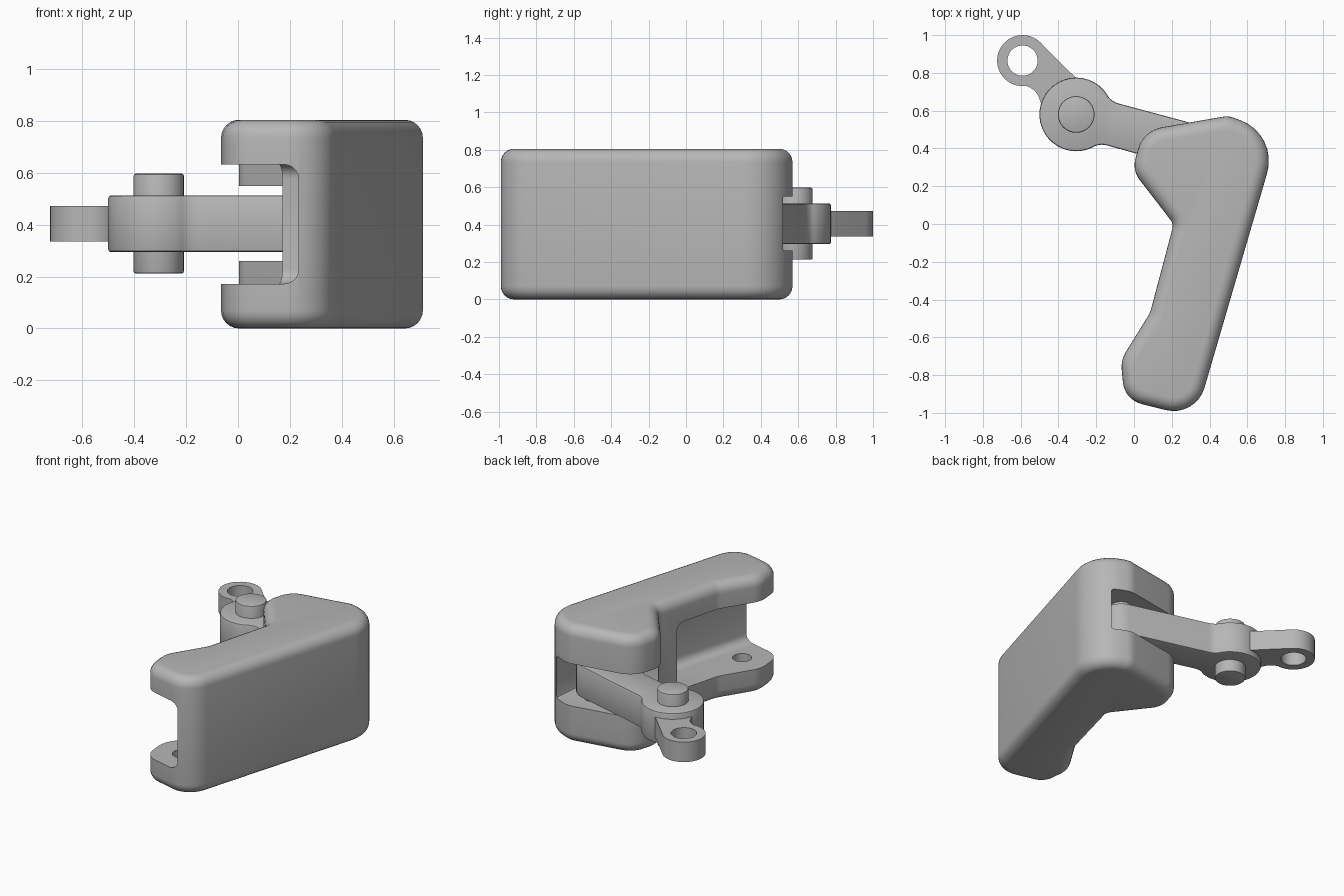
import bpy, bmesh, math
from mathutils import Vector

if "Cube" in bpy.data.objects:
    bpy.data.objects.remove(bpy.data.objects["Cube"])

grey = bpy.data.materials.new("plain_grey")
grey.use_nodes = True
GREY = (0.47, 0.47, 0.47, 1)
grey.diffuse_color = GREY
grey.node_tree.nodes["Principled BSDF"].inputs["Base Color"].default_value = GREY


def rounded(corners, steps=8):
    """Polygon outline with a fillet radius at each (x, y, r) corner."""
    out = []
    for i, (x, y, r) in enumerate(corners):
        p = Vector((x, y))
        a = (Vector(corners[i - 1][:2]) - p).normalized()
        b = (Vector(corners[(i + 1) % len(corners)][:2]) - p).normalized()
        half = a.angle(b) / 2
        if r == 0:
            out.append(p)
            continue
        centre = p + (a + b).normalized() * r / math.sin(half)
        t = r / math.tan(half)
        start, end = p + a * t - centre, p + b * t - centre
        sweep = start.angle_signed(end)
        for k in range(steps + 1):
            ang = math.atan2(start.y, start.x) - sweep * k / steps
            out.append(centre + Vector((math.cos(ang), math.sin(ang))) * r)
    return out


def arc(cx, cy, r, a0, a1, steps):
    return [Vector((cx + r * math.cos(math.radians(a0 + (a1 - a0) * k / steps)),
                    cy + r * math.sin(math.radians(a0 + (a1 - a0) * k / steps))))
            for k in range(steps + 1)]


def circle(c, r, n=40):
    return arc(c[0], c[1], r, 0, 360 - 360 / n, n - 1)


def prism(name, outline, z0, z1, bevel=0, segments=1):
    """Extrude an outline from z0 to z1 and round its rims."""
    bm = bmesh.new()
    base = bm.faces.new([bm.verts.new((p.x, p.y, z0)) for p in outline])
    grown = bmesh.ops.extrude_face_region(bm, geom=[base])["geom"]
    bmesh.ops.translate(bm, vec=(0, 0, z1 - z0),
                        verts=[v for v in grown if isinstance(v, bmesh.types.BMVert)])
    bmesh.ops.recalc_face_normals(bm, faces=bm.faces)
    if bevel:
        rims = [e for e in bm.edges if abs(e.verts[0].co.z - e.verts[1].co.z) < 1e-5]
        bmesh.ops.bevel(bm, geom=rims, offset=bevel, segments=segments, profile=0.5,
                        affect="EDGES", clamp_overlap=False)
    mesh = bpy.data.meshes.new(name)
    bm.to_mesh(mesh)
    bm.free()
    mesh.materials.append(grey)
    ob = bpy.data.objects.new(name, mesh)
    bpy.context.collection.objects.link(ob)
    return ob


def select(ob):
    bpy.ops.object.select_all(action="DESELECT")
    ob.select_set(True)
    bpy.context.view_layer.objects.active = ob


def cut(ob, cutter):
    mod = ob.modifiers.new("cut", "BOOLEAN")
    mod.operation, mod.solver, mod.object = "DIFFERENCE", "EXACT", cutter
    select(ob)
    bpy.ops.object.modifier_apply(modifier=mod.name)
    bpy.data.objects.remove(cutter)


# Lever body: rounded block with a wide head at the back
body = prism("lever_body", rounded([
    (.21, 0, .06), (.085, -.47, .14), (-.07, -.72, .16), (-.05, -.93, .13),
    (.327, -1.025, .17), (.765, .475, .23), (.5, .573, .12), (.05, .495, .16),
    (-.01, .285, .13)]), 0, .805, .07, 6)

# Open front pocket, leaving a wall on one side and a web at the waist
cut(body, prism("front_pocket", rounded([
    (-.5, -1.4, 0), (.115, -1.4, 0), (.455, -.22, .06), (-.5, .03, 0)]),
    .172, .633, .055, 5))

# Narrower head pocket, open to the side and back
cut(body, prism("head_pocket", rounded([
    (-.4, 0, 0), (.19, .03, .0), (.5, .07, .1), (.6, .3, .12),
    (.645, .8, 0), (-.4, .8, 0)]), .26, .55, .012, 2))

# Blind pin sockets in both front cheeks
cut(body, prism("pin_sockets", circle((.12, -.78), .06, 28), .08, .725))

# Arm: bar with a round boss, leaning from the hinge pin into the head
PIN, EYE = Vector((-.306, .58)), Vector((-.59, .865))
LEAN = math.radians(-15.3)
shape = arc(0, 0, .195, 48, 312, 28)
shape += arc(.2, -.215, .1, 130, 90, 5)
shape += arc(.758, 0, .118, -90, 90, 14)
shape += arc(.2, .215, .1, 270, 230, 5)
arm_outline = [PIN + Vector((p.x * math.cos(LEAN) - p.y * math.sin(LEAN),
                             p.x * math.sin(LEAN) + p.y * math.cos(LEAN))) for p in shape]
arm = prism("swing_arm", arm_outline, .295, .513, .01, 2)

# Pins through the boss and through the head
hinge_pin = prism("hinge_pin", circle(PIN, .097), .212, .597, .008, 2)
pivot_pin = prism("pivot_pin", circle((.425, .38), .07), .2, .6)

# Link with an eye at its free end
link_outline = arc(EYE.x, EYE.y, .135, 45, 275, 24)
link_outline += arc(-.6, .63, .105, 80, 10, 8)
link_outline += [Vector(p) for p in ((-.44, .53), (-.3, .5), (-.2, .6), (-.25, .72))]
link_outline.append(EYE + Vector((.24, -.05)))
link = prism("eye_link", link_outline, .335, .472)
cut(link, prism("eye_hole", circle(EYE, .08), .2, .6))

for ob in (body, arm, hinge_pin, pivot_pin, link):
    select(ob)
    bpy.ops.object.shade_smooth_by_angle(angle=math.radians(32))
